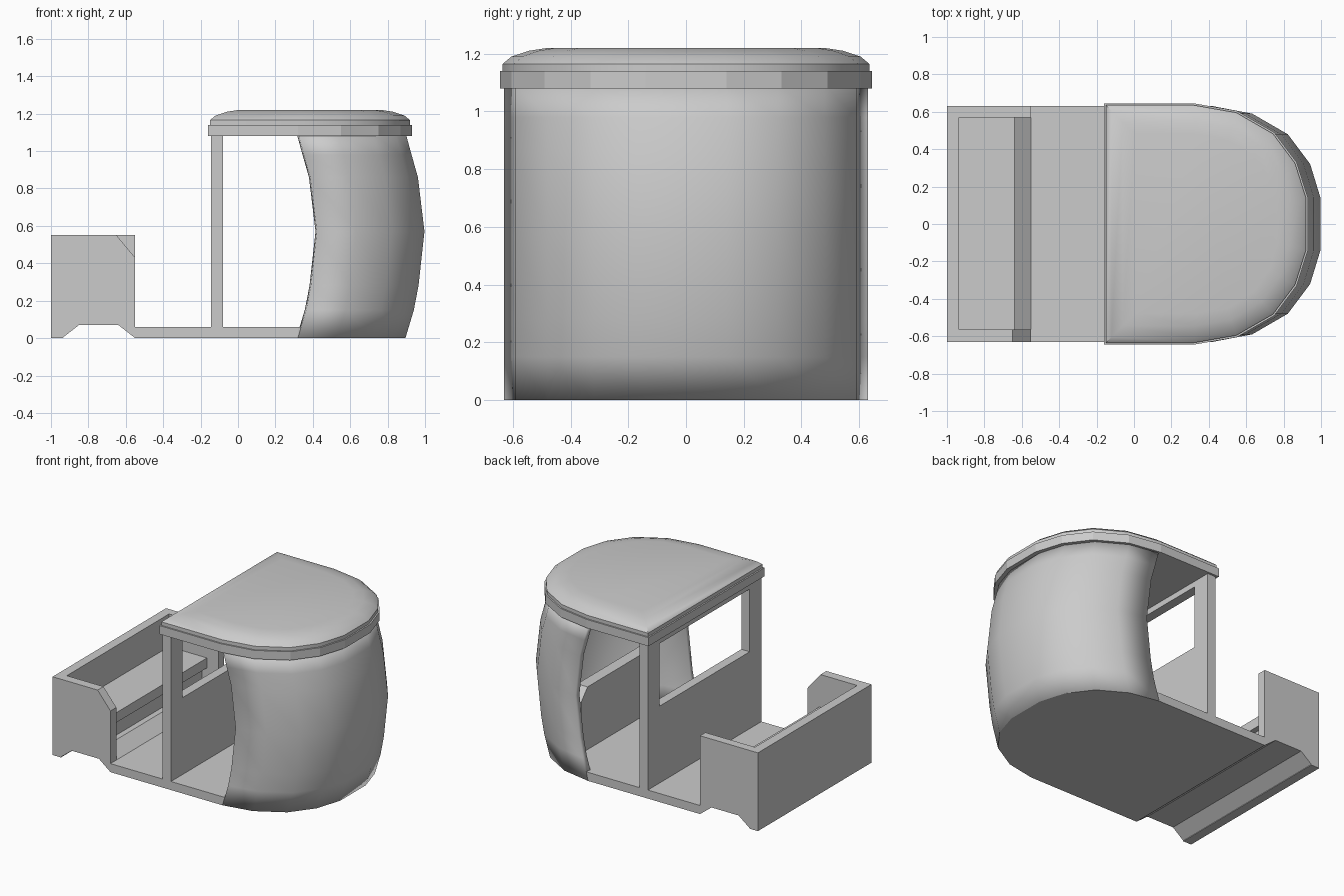
import bpy, bmesh, math

if "Cube" in bpy.data.objects:
    bpy.data.objects.remove(bpy.data.objects["Cube"])

HALF = [(.32, .63), (.53, .59), (.72, .48), (.84, .32), (.895, .14)]
CURVE = HALF + [(x, -y) for x, y in reversed(HALF)]      # rounded nose, +y round to -y


def make(name, verts, faces, smooth=False):
    me = bpy.data.meshes.new(name)
    me.from_pydata(verts, [], faces)
    bm = bmesh.new()
    bm.from_mesh(me)
    bmesh.ops.recalc_face_normals(bm, faces=bm.faces)
    bm.to_mesh(me)
    bm.free()
    ob = bpy.data.objects.new(name, me)
    bpy.context.collection.objects.link(ob)
    if smooth:
        bpy.ops.object.select_all(action='DESELECT')
        bpy.context.view_layer.objects.active = ob
        ob.select_set(True)
        bpy.ops.object.shade_smooth_by_angle(angle=math.radians(40))
    return ob


def loft(name, rings, smooth=False):
    n = len(rings[0])
    verts = [v for r in rings for v in r]
    faces = [list(range(n)), list(range((len(rings) - 1) * n, len(rings) * n))]
    for k in range(len(rings) - 1):
        for i in range(n):
            j = (i + 1) % n
            faces.append((k * n + i, k * n + j, (k + 1) * n + j, (k + 1) * n + i))
    return make(name, verts, faces, smooth)


def prism(name, profile, axis, lo, hi):
    """Extrude a 2D profile along x (yz points), y (xz points) or z (xy points)."""
    i = 'xyz'.index(axis)
    return loft(name, [[(*p[:i], d, *p[i:]) for p in profile] for d in (lo, hi)])


def box(name, x0, x1, y0, y1, z0, z1):
    return prism(name, [(x0, y0), (x1, y0), (x1, y1), (x0, y1)], 'z', z0, z1)


# Floor: rounded front plate and arched rear pan
prism("floor", [(-.55, .63)] + CURVE + [(-.55, -.63)], 'z', 0, .06)
ARCH = [(-1, 0), (-.94, 0), (-.85, .07), (-.64, .07), (-.55, 0)]
prism("rear_pan", ARCH + [(-.55, .06), (-.64, .13), (-1, .13)], 'y', -.625, .625)

# Rear tub: back wall and two side walls, one with a clipped corner
box("tub_back", -1, -.935, -.63, .63, 0, .55)
prism("tub_side_left", ARCH + [(-.55, .55), (-1, .55)], 'y', .57, .63)
prism("tub_side_right", ARCH + [(-.55, .43), (-.65, .55), (-1, .55)], 'y', -.63, -.565)

# Bench
box("bench_seat", -.935, -.64, -.57, .57, .25, .32)
box("bench_base", -.935, -.68, -.57, .57, .1, .25)

# Partition with window between the cab and the tub
for side, y0, y1 in (("left", .5, .63), ("right", -.63, -.5)):
    box("partition_post_" + side, -.145, -.08, y0, y1, .02, 1.09)
box("partition_panel", -.145, -.08, -.5, .5, .02, .6)
box("partition_header", -.145, -.08, -.5, .5, 1.04, 1.09)

# Bulging front shell
LEVELS = [(0, 0), (.15, .045), (.28, .07), (.57, .102), (.86, .067), (.98, .033), (1.09, .003)]
n = len(CURVE)
verts = [(x + dx, y, z) for z, dx in LEVELS for x, y in CURVE]
faces = [(k * n + i, (k + 1) * n + i, (k + 1) * n + i + 1, k * n + i + 1)
         for k in range(len(LEVELS) - 1) for i in range(n - 1)]
shell = make("front_shell", verts, faces, True)
nx = sum(p.normal.x for p in shell.data.polygons)
sol = shell.modifiers.new("thickness", 'SOLIDIFY')
sol.thickness = .04
sol.offset = -1 if nx > 0 else 1

# Dashboard inside the nose
prism("dashboard", [(-.42, .05), (.42, .05), (.42, .42), (.35, .5), (-.35, .5), (-.42, .42)],
      'x', .52, .6)


# Roof: straight rim and domed cap
def roof_ring(z, inset):
    pts = [(-.16, .645), (.32, .645), (.55, .605), (.75, .49), (.87, .33), (.93, .14)]
    pts += [(x, -y) for x, y in reversed(pts)]
    sx, sy = 1 - inset / .545, 1 - inset / .645
    return [(.385 + (x - .385) * sx, y * sy, z) for x, y in pts]


loft("roof_rim", [roof_ring(1.08, 0), roof_ring(1.14, 0)])
loft("roof_cap", [roof_ring(z, d) for z, d in
                  ((1.13, .01), (1.165, .01), (1.19, .04), (1.21, .1), (1.22, .165))], True)
